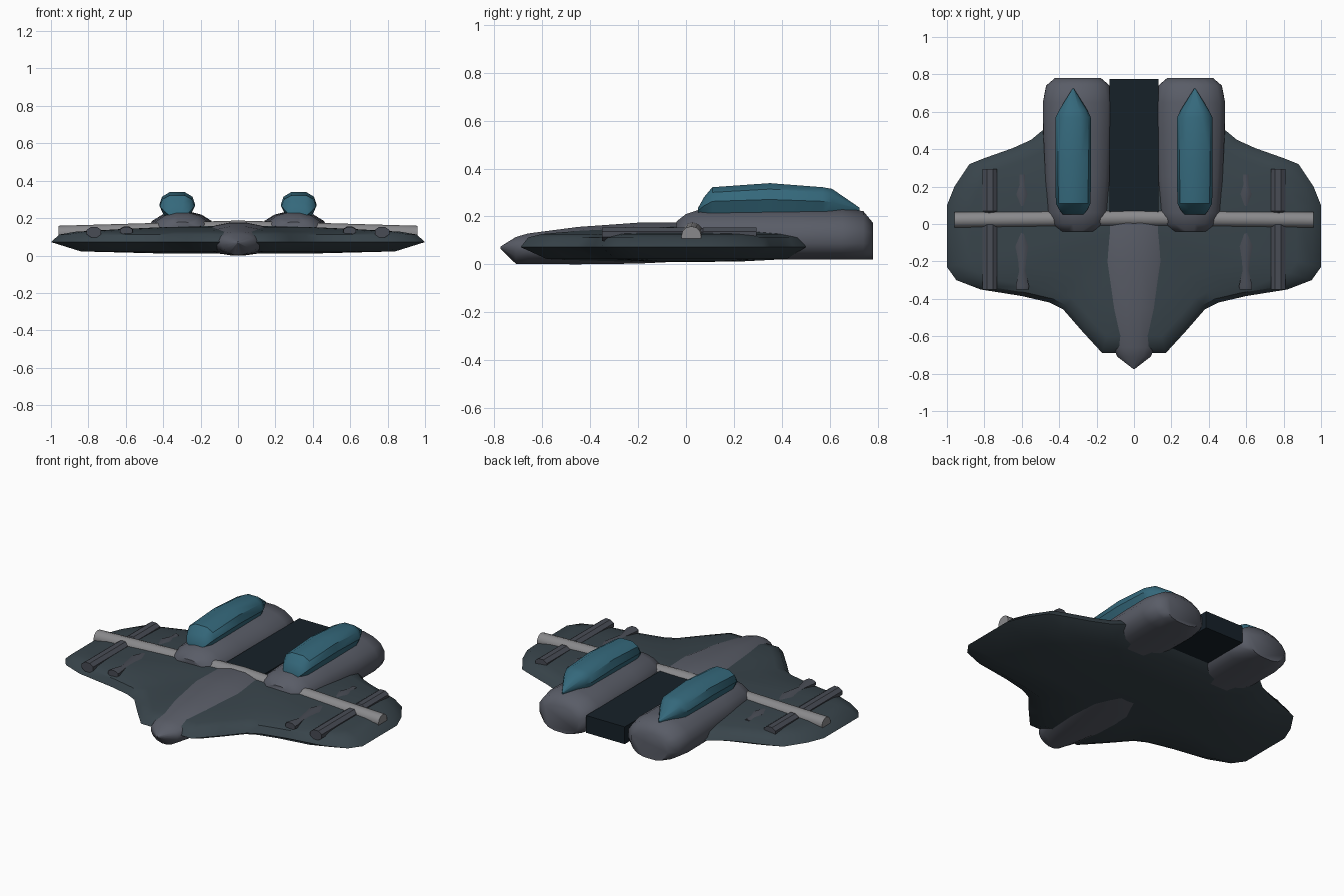
import bpy, bmesh, math

if "Cube" in bpy.data.objects:
    bpy.data.objects.remove(bpy.data.objects["Cube"])


def material(name, rgb):
    m = bpy.data.materials.new(name)
    m.diffuse_color = (*rgb, 1)
    m.use_nodes = True
    m.node_tree.nodes["Principled BSDF"].inputs["Base Color"].default_value = m.diffuse_color
    return m


HULL = material("dark_slate", (0.04, 0.058, 0.07))
GREY = material("mid_grey", (0.10, 0.108, 0.135))
GUN = material("gun_grey", (0.065, 0.072, 0.09))
LIGHT = material("light_grey", (0.25, 0.25, 0.26))
DARK = material("near_black", (0.008, 0.015, 0.022))
GLASS = material("teal_glass", (0.035, 0.14, 0.20))


def skin(name, rings, mat, angle=35, mirror=False):
    """Join equal-length rings of points into a closed body."""
    bm = bmesh.new()
    rows = [[bm.verts.new(p) for p in r] for r in rings]
    n = len(rows[0])
    for a, b in zip(rows, rows[1:]):
        for i in range(n):
            j = (i + 1) % n
            bm.faces.new((a[i], a[j], b[j], b[i]))
    bm.faces.new(rows[0][::-1])
    bm.faces.new(rows[-1])
    bmesh.ops.remove_doubles(bm, verts=bm.verts, dist=1e-5)
    bmesh.ops.recalc_face_normals(bm, faces=bm.faces)
    me = bpy.data.meshes.new(name)
    bm.to_mesh(me)
    bm.free()
    me.materials.append(mat)
    ob = bpy.data.objects.new(name, me)
    bpy.context.collection.objects.link(ob)
    bpy.ops.object.select_all(action='DESELECT')
    ob.select_set(True)
    bpy.context.view_layer.objects.active = ob
    bpy.ops.object.shade_smooth_by_angle(angle=math.radians(angle))
    if mirror:
        ob.modifiers.new("mirror", 'MIRROR').use_bisect_axis[0] = False
    return ob


def oval(y, cx, cz, rx, up, down, n=16, low_power=1.0):
    """Cross-section across y with separate upper and lower heights."""
    pts = []
    for i in range(n):
        t = 2 * math.pi * (i + 0.5) / n
        c, s = math.cos(t), math.sin(t)
        if s < 0:
            c = math.copysign(abs(c) ** low_power, c)
            s = -abs(s) ** low_power
        pts.append((cx + rx * c, y, cz + (up if s > 0 else down) * s))
    return pts


# Wide flying-wing hull: one outline repeated at several heights
half = [(0.10, -0.69), (0.17, -0.69), (0.28, -0.57), (0.38, -0.455), (0.45, -0.42),
        (0.6, -0.385), (0.82, -0.35), (0.95, -0.30), (1.0, -0.23), (1.0, 0.10),
        (0.96, 0.20), (0.88, 0.32), (0.80, 0.352), (0.65, 0.405), (0.55, 0.45),
        (0.49, 0.50), (0.20, 0.50)]
outline = half + [(-x, y) for x, y in reversed(half)]
levels = [(0.05, 0.01), (0.45, 0.012), (0.84, 0.022), (1.0, 0.072), (0.955, 0.112),
          (0.87, 0.127), (0.65, 0.14), (0.4, 0.152), (0.05, 0.16)]
skin("wing_hull", [[(x * s, y * s, z) for x, y in outline] for s, z in levels], HULL, 40)

# Central fuselage running to the pointed nose
skin("fuselage", [oval(y, 0, 0.07, rx, up, dn) for y, rx, up, dn in [
    (-0.775, 0.004, 0.004, 0.004), (-0.71, 0.09, 0.045, 0.069), (-0.66, 0.115, 0.06, 0.07),
    (-0.45, 0.18, 0.088, 0.071), (-0.2, 0.23, 0.106, 0.068), (0.0, 0.225, 0.108, 0.058),
    (0.1, 0.20, 0.09, 0.04)]], GREY, 40)

# Twin engine pods
skin("engine_pod", [oval(y, 0.30, 0.12, rx, up, 0.102, 16, 0.7) for y, rx, up in [
    (-0.04, 0.10, 0.06), (0.0, 0.145, 0.092), (0.06, 0.165, 0.112), (0.25, 0.177, 0.116),
    (0.48, 0.188, 0.118), (0.65, 0.19, 0.118), (0.74, 0.172, 0.104),
    (0.78, 0.125, 0.055)]], GREY, 50, True)

# Teal canopies: eight-sided sections, tapering to a point at the back


def canopy_ring(y, w, base, top):
    h = top - base
    prof = [(0.75, 0), (1, 0.45), (0.85, 0.8), (0.42, 1)]
    prof += [(-x, z) for x, z in reversed(prof)]
    return [(0.325 + w * x, y, base + h * z) for x, z in prof]


skin("canopy", [canopy_ring(*r) for r in [
    (0.05, 0.055, 0.215, 0.235), (0.075, 0.075, 0.215, 0.28), (0.11, 0.093, 0.215, 0.322),
    (0.35, 0.096, 0.215, 0.339), (0.57, 0.094, 0.215, 0.322), (0.61, 0.075, 0.215, 0.315),
    (0.725, 0.003, 0.225, 0.236)]], GLASS, 40, True)

# Dark block between the pods
skin("centre_block", [[(x, y, z) for x, z in
                       [(-0.13, 0.06), (0.13, 0.06), (0.13, 0.165), (-0.13, 0.165)]]
                      for y in (0.05, 0.775)], DARK, 20)

# Cross spar, bent at the middle
rings = []
for x, y, z, r in [(-0.96, 0.022, 0.117, 0.042), (0, 0.032, 0.142, 0.045),
                   (0.96, 0.022, 0.117, 0.042)]:
    rings.append([(x, y + r * math.cos(k * math.pi / 6), z + r * math.sin(k * math.pi / 6))
                  for k in range(12)])
skin("cross_spar", rings, LIGHT)

# Straight barrels and spindles on the wings, fore and aft of the spar
for name, cx, cz, flat, prof in [
    ("barrel", 0.77, 0.125, 0.72,
     [(-0.35, 0.042), (0.0, 0.042), (0.02, 0.015), (0.05, 0.015), (0.07, 0.042), (0.295, 0.042)]),
    ("spindle", 0.597, 0.132, 0.6,
     [(-0.35, 0.036), (-0.33, 0.038), (-0.25, 0.018), (-0.12, 0.04), (-0.04, 0.016),
      (0.09, 0.016), (0.16, 0.034), (0.21, 0.018), (0.265, 0.016)])]:
    skin("wing_" + name, [oval(y, cx, cz, r, r * flat, r * flat, 8) for y, r in prof],
         GUN, 35, True)
